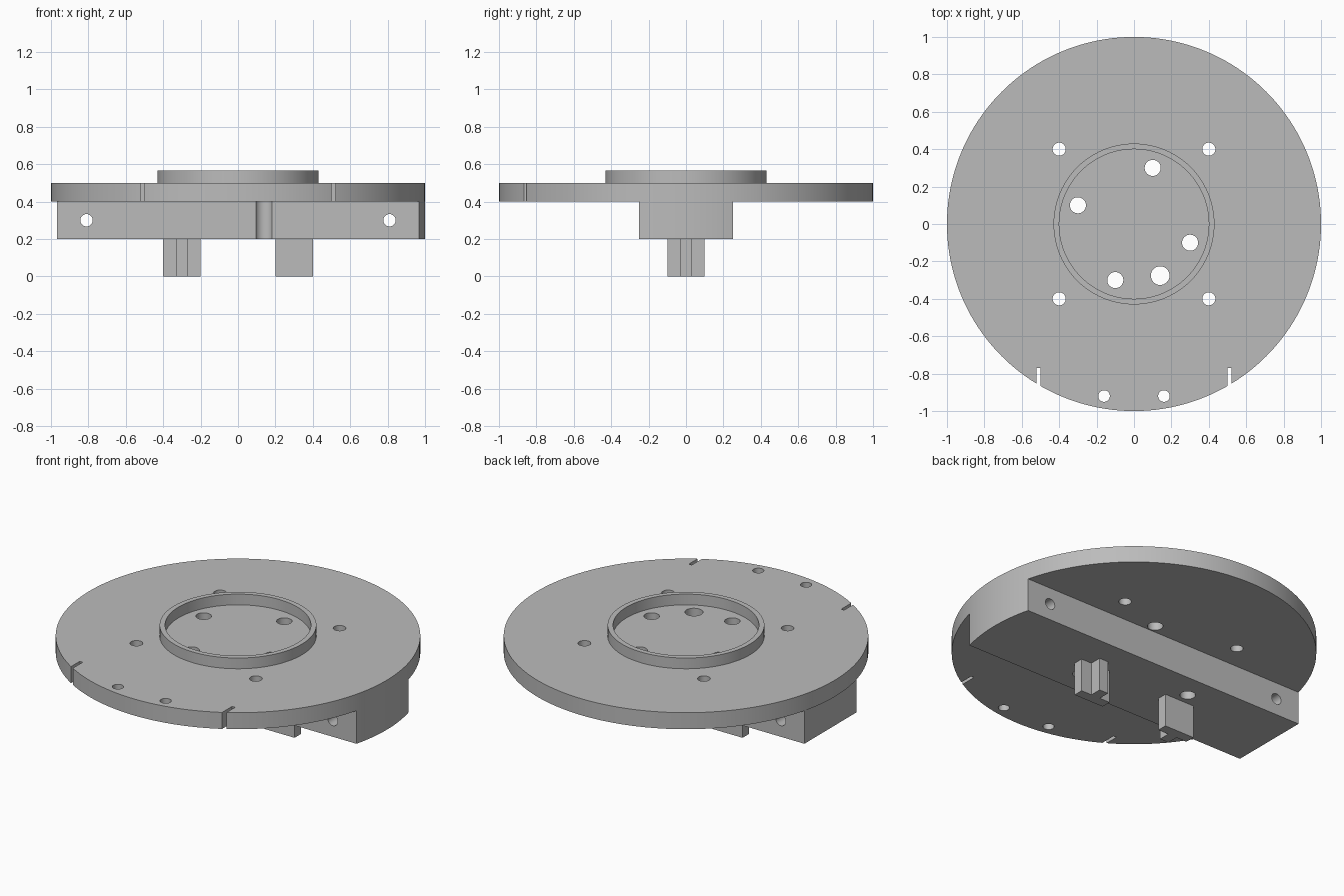
import bpy
import bmesh
from math import sin, cos, pi, asin

if "Cube" in bpy.data.objects:
    bpy.data.objects.remove(bpy.data.objects["Cube"], do_unlink=True)

GREY = (0.5, 0.5, 0.5, 1.0)
grey = bpy.data.materials.new("plain grey")
grey.use_nodes = True
grey.diffuse_color = GREY
grey.node_tree.nodes["Principled BSDF"].inputs["Base Color"].default_value = GREY


def prism(name, outline, z0, z1):
    """Extrude a flat outline upward from z0 to z1."""
    bm = bmesh.new()
    base = bm.faces.new([bm.verts.new((x, y, z0)) for x, y in outline])
    top = bmesh.ops.extrude_face_region(bm, geom=[base])["geom"]
    bmesh.ops.translate(bm, vec=(0, 0, z1 - z0),
                        verts=[v for v in top if isinstance(v, bmesh.types.BMVert)])
    bmesh.ops.recalc_face_normals(bm, faces=bm.faces)
    mesh = bpy.data.meshes.new(name)
    bm.to_mesh(mesh)
    bm.free()
    mesh.materials.append(grey)
    ob = bpy.data.objects.new(name, mesh)
    bpy.context.collection.objects.link(ob)
    return ob


def arc(r, a0=0.0, a1=2 * pi, n=32, cx=0.0, cy=0.0, closed=True):
    steps = n if closed else n + 1
    return [(cx + r * cos(a0 + (a1 - a0) * i / n), cy + r * sin(a0 + (a1 - a0) * i / n))
            for i in range(steps)]


def box(x0, x1, y0, y1):
    return [(x0, y0), (x1, y0), (x1, y1), (x0, y1)]


def cut(ob, cutters):
    """Subtract each cutter from the object, then discard the cutters."""
    bpy.context.view_layer.objects.active = ob
    for c in cutters:
        c.hide_render = True
        mod = ob.modifiers.new("cut", "BOOLEAN")
        mod.operation, mod.solver, mod.object = "DIFFERENCE", "EXACT", c
        bpy.ops.object.modifier_apply(modifier=mod.name)
        bpy.data.objects.remove(c, do_unlink=True)


def drill(x, y, r):
    return prism("drill", arc(r, cx=x, cy=y), 0.1, 0.8)


# Vertical holes: x, y, radius
corner_holes = [(sx * 0.4, sy * 0.4, 0.035) for sx in (-1, 1) for sy in (-1, 1)]
rim_holes = [(sx * 0.16, -0.92, 0.031) for sx in (-1, 1)]
bar_holes = [(-0.3, 0.1, 0.043), (0.3, -0.1, 0.043), (0.14, -0.276, 0.05)]
inner_holes = [(0.1, 0.3, 0.043), (-0.1, -0.3, 0.043)]

# Round plate with holes and two rim slots
disc = prism("round_plate", arc(1.0, n=160), 0.4, 0.5)
cut(disc, [drill(*h) for h in corner_holes + rim_holes + bar_holes + inner_holes])
cut(disc, [prism("slot", box(s * 0.51 - 0.01, s * 0.51 + 0.01, -1.1, -0.77), 0.3, 0.6)
           for s in (-1, 1)])

# Raised collar on the plate
collar = prism("collar", arc(0.43, n=96), 0.5, 0.565)
cut(collar, [prism("bore", arc(0.4, n=96), 0.3, 0.8)])

# Cross bar: rounded at the left end, square at the right end
half = asin(0.25)
bar = prism("cross_bar", arc(1.0, -half, half, 16, closed=False)
            + [(-0.968, 0.25), (-0.968, -0.25)], 0.2, 0.4)
cut(bar, [drill(*h) for h in bar_holes])
for s in (-1, 1):
    pin = prism("side_drill", arc(0.033), -0.5, 0.5)
    pin.rotation_euler.x = pi / 2
    pin.location = (s * 0.81, 0, 0.3)
    bpy.context.view_layer.update()
    cut(bar, [pin])

# T-shaped pegs under the bar, turned half round from each other
w, l = 0.03, 0.1
tee = [(-l, -w), (l, -w), (l, w), (w, w), (w, l), (-w, l), (-w, w), (-l, w)]
for name, s in (("left_peg", 1), ("right_peg", -1)):
    prism(name, [(s * (0.3 + x), s * y) for x, y in tee], 0.0, 0.2)

# Smooth round walls, sharp edges kept
for ob in (disc, collar, bar):
    bpy.ops.object.select_all(action="DESELECT")
    ob.select_set(True)
    bpy.context.view_layer.objects.active = ob
    bpy.ops.object.shade_smooth_by_angle(angle=pi / 6)
